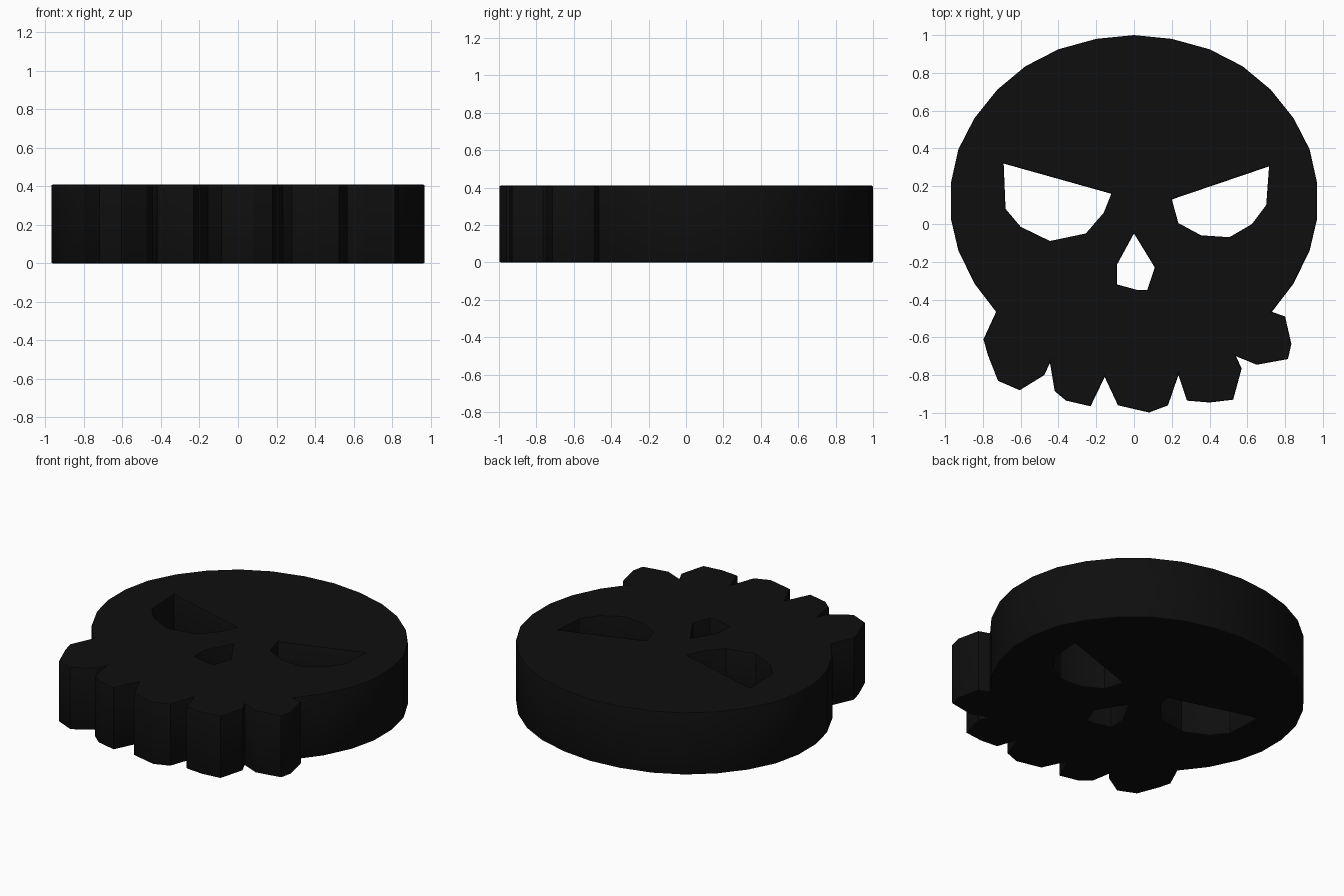
import bpy

HEIGHT, EDGE = 0.41, 0.008

black = bpy.data.materials.new("matte black")
black.diffuse_color = (0.0045, 0.0045, 0.0045, 1)

# Cranium: right half, mirrored to the left
half = [(0.20, 0.98), (0.40, 0.925), (0.575, 0.835), (0.725, 0.71), (0.845, 0.56), (0.93, 0.395),
        (0.97, 0.215), (0.97, 0.03), (0.93, -0.14), (0.845, -0.315), (0.73, -0.465)]
# Jaw with uneven teeth, right to left
jaw = [(0.80, -0.49), (0.833, -0.635), (0.815, -0.715), (0.65, -0.745), (0.54, -0.70), (0.57, -0.765),
       (0.525, -0.93), (0.40, -0.945), (0.28, -0.935), (0.235, -0.80), (0.18, -0.96), (0.08, -0.998),
       (-0.085, -0.96), (-0.155, -0.81), (-0.23, -0.965), (-0.36, -0.935), (-0.42, -0.885),
       (-0.445, -0.735), (-0.475, -0.80), (-0.605, -0.88), (-0.72, -0.83), (-0.775, -0.69),
       (-0.797, -0.61)]
outline = [(0, 1.0)] + half + jaw + [(-x, y) for x, y in reversed(half)]

# Eye and nose openings
left_eye = [(-0.69, 0.32), (-0.12, 0.16), (-0.16, 0.06), (-0.255, -0.05), (-0.445, -0.09),
            (-0.60, -0.015), (-0.68, 0.08)]
right_eye = [(0.715, 0.305), (0.20, 0.13), (0.235, 0.005), (0.355, -0.06), (0.505, -0.07),
             (0.625, 0.0), (0.70, 0.10)]
nose = [(0, -0.05), (0.11, -0.23), (0.07, -0.35), (0.02, -0.35), (-0.09, -0.32), (-0.09, -0.215)]

# Flat filled profile, extruded with a slightly softened rim
curve = bpy.data.curves.new("skull_plate", "CURVE")
curve.dimensions, curve.fill_mode = "2D", "BOTH"
curve.extrude = HEIGHT / 2 - EDGE
curve.bevel_depth, curve.bevel_resolution, curve.offset = EDGE, 1, -EDGE
for loop in (outline, left_eye, right_eye, nose):
    spline = curve.splines.new("POLY")
    spline.points.add(len(loop) - 1)
    for point, (x, y) in zip(spline.points, loop):
        point.co = (x, y, 0, 1)
    spline.use_cyclic_u = True
curve.materials.append(black)

skull = bpy.data.objects.new("skull_plate", curve)
bpy.context.collection.objects.link(skull)
skull.location.z = HEIGHT / 2
bpy.context.view_layer.objects.active = skull
skull.select_set(True)
bpy.ops.object.convert(target="MESH")
bpy.ops.object.shade_smooth_by_angle(angle=0.5)
